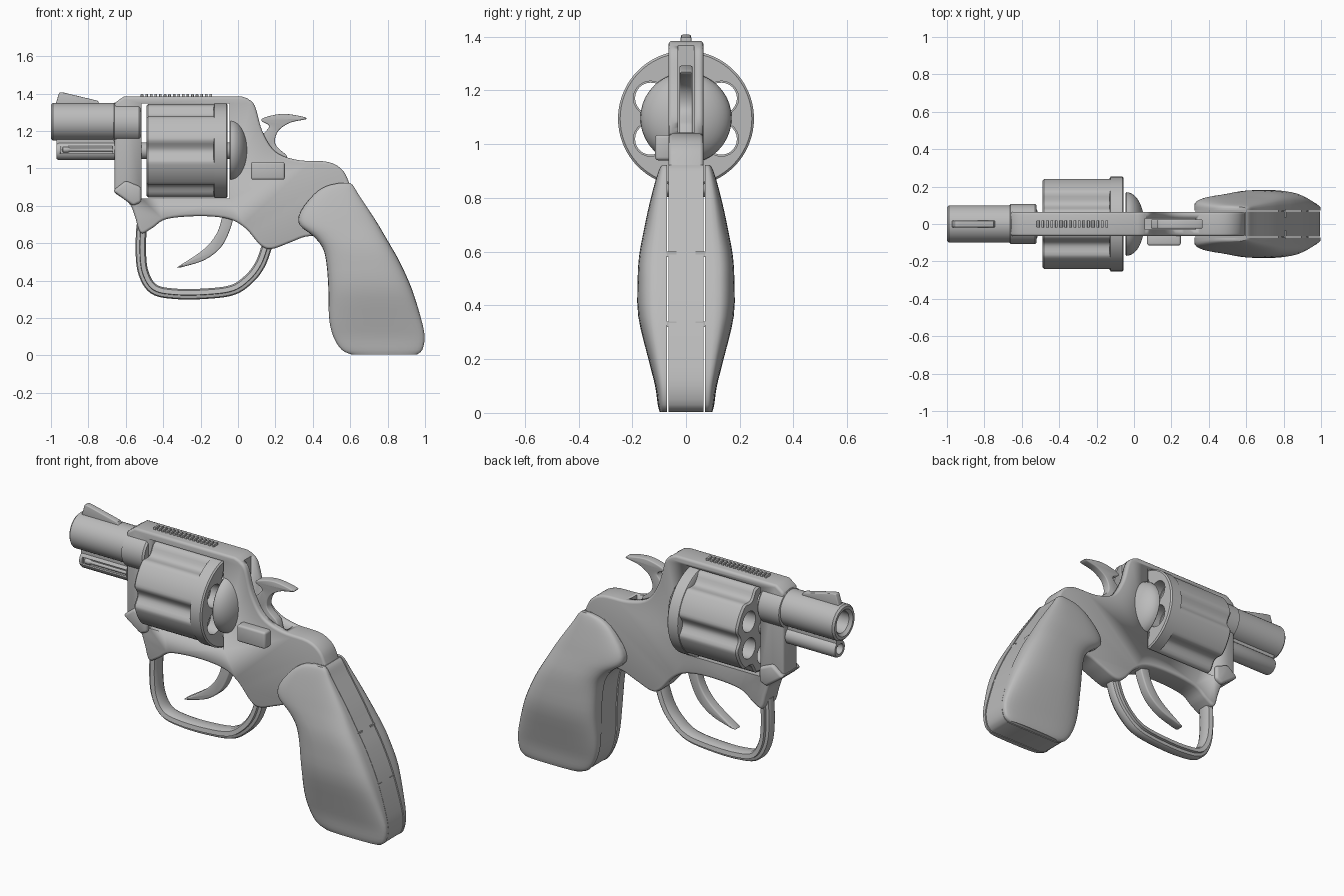
import bpy, bmesh, math
from mathutils import Vector, Matrix

cube = bpy.data.objects.get("Cube")
if cube:
    bpy.data.objects.remove(cube, do_unlink=True)

steel = bpy.data.materials.new("plain grey")
steel.use_nodes = True
GREY = (0.5, 0.5, 0.5, 1)
steel.diffuse_color = GREY
steel.node_tree.nodes["Principled BSDF"].inputs["Base Color"].default_value = GREY


def spline(pts, n=5):
    """Smooth open curve through the points."""
    p = [Vector(q) for q in pts]
    p = [p[0] * 2 - p[1]] + p + [p[-1] * 2 - p[-2]]
    out = []
    for a, b, c, d in zip(p, p[1:], p[2:], p[3:]):
        for i in range(n):
            t = i / n
            out.append((b * 2 + (c - a) * t + (a * 2 - b * 5 + c * 4 - d) * t ** 2
                        + (b * 3 - a - c * 3 + d) * t ** 3) / 2)
    return out + [p[-2]]


def finish(name, bm, bevel=0, angle=35):
    bmesh.ops.recalc_face_normals(bm, faces=bm.faces)
    me = bpy.data.meshes.new(name)
    bm.to_mesh(me)
    bm.free()
    ob = bpy.data.objects.new(name, me)
    bpy.context.collection.objects.link(ob)
    me.materials.append(steel)
    for o in bpy.context.selected_objects:
        o.select_set(False)
    ob.select_set(True)
    bpy.context.view_layer.objects.active = ob
    if bevel:
        m = ob.modifiers.new("Bevel", "BEVEL")
        m.width, m.segments, m.use_clamp_overlap = bevel, 3, False
        m.limit_method, m.angle_limit = "ANGLE", math.radians(50)
        bpy.ops.object.modifier_apply(modifier=m.name)
    bpy.ops.object.shade_smooth_by_angle(angle=math.radians(angle))
    return ob


def loft(name, rings, bevel=0, closed=False, angle=35):
    """Skin a list of equal closed rings, capping the ends."""
    bm = bmesh.new()
    vs = [[bm.verts.new(p) for p in r] for r in rings]
    n = len(vs[0])
    pairs = list(zip(vs, vs[1:])) + ([(vs[-1], vs[0])] if closed else [])
    for a, b in pairs:
        for i in range(n):
            bm.faces.new((a[i], a[(i + 1) % n], b[(i + 1) % n], b[i]))
    if not closed:
        bm.faces.new(vs[0])
        bm.faces.new(vs[-1])
    return finish(name, bm, bevel, angle)


def prism(name, pts, half, bevel=0.01):
    return loft(name, [[(x, y, z) for x, z in pts] for y in (-half, half)], bevel)


def box(name, x, y, z, bevel=0):
    return loft(name, [[(a, y[0], z[0]), (a, y[1], z[0]), (a, y[1], z[1]), (a, y[0], z[1])]
                       for a in x], bevel)


def lathe(name, prof, z, y=0, n=40):
    """Turn (x, radius) pairs about an axis along x."""
    ang = [2 * math.pi * i / n for i in range(n)]
    return loft(name, [[(x, y + r * math.cos(t), z + r * math.sin(t)) for t in ang]
                       for x, r in prof])


def cut(ob, cutter):
    m = ob.modifiers.new("Cut", "BOOLEAN")
    m.operation, m.solver, m.object = "DIFFERENCE", "EXACT", cutter
    cutter.hide_render = True
    bpy.context.view_layer.objects.active = ob
    bpy.ops.object.modifier_apply(modifier=m.name)
    bpy.data.objects.remove(cutter, do_unlink=True)


# Frame with cylinder window and hammer slot
back = spline([(0.05, 1.375), (0.09, 1.335), (0.13, 1.2), (0.2, 1.09), (0.32, 1.045),
               (0.48, 1.035), (0.56, 0.99), (0.6, 0.91)])
belly = spline([(0.45, 0.64), (0.36, 0.635), (0.28, 0.605), (0.18, 0.57), (0.12, 0.59),
                (0.04, 0.68), (-0.05, 0.73), (-0.2, 0.745), (-0.38, 0.73), (-0.46, 0.68),
                (-0.52, 0.655), (-0.55, 0.74), (-0.58, 0.81), (-0.66, 0.87)])
frame = prism("frame", [(-0.66, 1.35), (-0.61, 1.385), (0.02, 1.385)] + back + belly, 0.065, 0.014)
cut(frame, box("window_cutter", (-0.515, -0.045), (-1, 1), (0.84, 1.347)))
cut(frame, box("slot_cutter", (0.06, 0.33), (-0.03, 0.03), (1.0, 2)))

# Top strap ribs
for i in range(16):
    x = -0.52 + i * 0.0245
    box("strap_rib", (x, x + 0.014), (-0.02, 0.02), (1.37, 1.398), 0.003)

# Crane lump under the barrel
prism("crane_lump", [(-0.67, 0.88), (-0.6, 0.935), (-0.517, 0.9), (-0.517, 0.82), (-0.56, 0.8)],
      0.085, 0.015)

# Barrel with bore, barrel collar, ejector housing
lathe("barrel", [(-0.75, 0.06), (-0.985, 0.06), (-1, 0.075), (-1, 0.09), (-0.99, 0.1),
                 (-0.6, 0.1)], 1.25)
lathe("barrel_collar", [(-0.67, 0.09), (-0.66, 0.108), (-0.53, 0.108), (-0.52, 0.1)], 1.245)
housing = lathe("ejector_housing", [(-0.75, 0.03), (-0.97, 0.03), (-0.97, 0.045), (-0.96, 0.05),
                                    (-0.52, 0.05)], 1.095)
cut(housing, box("groove_cutter", (-0.95, -0.67), (-1, -0.035), (1.08, 1.12)))
lathe("ejector_rod", [(-0.94, 0.005), (-0.935, 0.016), (-0.91, 0.016), (-0.9, 0.01),
                      (-0.67, 0.01)], 1.1, -0.033, 12)
box("barrel_web", (-0.97, -0.6), (-0.03, 0.03), (1.12, 1.18))

# Front sight
prism("front_sight", [(-0.98, 1.33), (-0.955, 1.408), (-0.93, 1.405), (-0.75, 1.362),
                      (-0.73, 1.33)], 0.018, 0.005)

# Fluted cylinder with rear ring and six chambers
AXIS = 1.095


def flute_radius(t):
    d = (t + math.pi / 6) % (math.pi / 3) - math.pi / 6
    return 0.25 - 0.035 * max(0, math.cos(d * 7)) if abs(d) < math.pi / 14 else 0.25


def flute_ring(x, shrink):
    ang = [2 * math.pi * i / 120 for i in range(120)]
    return [(x, (flute_radius(t) - shrink) * math.cos(t),
             AXIS + (flute_radius(t) - shrink) * math.sin(t)) for t in ang]


drum = loft("cylinder_body", [flute_ring(-0.49, 0.01), flute_ring(-0.48, 0), flute_ring(-0.125, 0)])
ring = lathe("cylinder_rear_ring", [(-0.13, 0.245), (-0.125, 0.253), (-0.062, 0.253),
                                    (-0.055, 0.245)], AXIS, n=72)
for k in range(6):
    t = math.pi / 6 + k * math.pi / 3
    y, z = 0.152 * math.cos(t), AXIS + 0.152 * math.sin(t)
    for part, r in ((drum, 0.058), (ring, 0.064)):
        cut(part, lathe("chamber_cutter", [(-0.8, r), (0.2, r)], z, y, 24))
for part in (drum, ring):
    part.select_set(True)
    bpy.context.view_layer.objects.active = part
    bpy.ops.object.shade_smooth_by_angle(angle=math.radians(35))
lathe("cylinder_pin", [(-0.53, 0.045), (0.0, 0.045)], AXIS, n=20)

# Recoil shield dome
dome = [(-0.04 + 0.095 * math.sin(a), max(0.17 * math.cos(a), 0.004))
        for a in (math.pi / 2 * i / 10 for i in range(11))]
lathe("recoil_shield", [(-0.045, 0.165)] + dome, 1.097)

# Cylinder release button
box("release_button", (0.07, 0.25), (-0.115, -0.05), (0.94, 1.035), 0.012)

# Hammer
spur = spline([(0.09, 1.15), (0.15, 1.2), (0.165, 1.23), (0.125, 1.255), (0.15, 1.275),
               (0.25, 1.292), (0.37, 1.268), (0.28, 1.245), (0.215, 1.2), (0.2, 1.13), (0.26, 1.07)])
prism("hammer", spur + [Vector((0.28, 1.0)), Vector((0.09, 1.0))], 0.024, 0.006)

# Trigger
blade = spline([(-0.08, 0.76), (-0.11, 0.66), (-0.18, 0.57), (-0.33, 0.468)])
blade += spline([(-0.3, 0.472), (-0.18, 0.51), (-0.09, 0.58), (-0.04, 0.68), (-0.02, 0.76)])
prism("trigger", blade, 0.028, 0.008)

# Trigger guard: stepped section swept along a loop
path = spline([(-0.515, 0.7), (-0.52, 0.56), (-0.505, 0.44), (-0.45, 0.355), (-0.34, 0.33),
               (-0.18, 0.33), (-0.03, 0.35), (0.06, 0.41), (0.12, 0.49), (0.16, 0.6)], 6)
half = [(-0.028, 0.025), (-0.02, 0.04), (0.004, 0.045), (0.006, 0.03), (0.022, 0.026), (0.028, 0.016)]
section = half + [(n, -y) for n, y in reversed(half)]
rings = []
for i, p in enumerate(path):
    d = (path[min(i + 1, len(path) - 1)] - path[max(i - 1, 0)]).normalized()
    rings.append([(p.x + d.y * n, y, p.y - d.x * n) for n, y in section])
loft("trigger_guard", rings)

# Grip: (height, front, back, half width) stations
stations = spline([(0.004, 0.61, 0.955, 0.098), (0.03, 0.555, 0.985, 0.105), (0.1, 0.51, 0.998, 0.115),
                   (0.2, 0.487, 0.978, 0.14), (0.36, 0.483, 0.928, 0.178), (0.5, 0.472, 0.865, 0.18),
                   (0.58, 0.45, 0.82, 0.175), (0.64, 0.4, 0.785, 0.165), (0.7, 0.328, 0.75, 0.153),
                   (0.77, 0.335, 0.705, 0.138), (0.86, 0.405, 0.645, 0.115),
                   (0.905, 0.47, 0.618, 0.1), (0.922, 0.54, 0.6, 0.09)], 3)
core = [(s[1] + 0.004, s[0]) for s in stations] + [(s[2] - 0.003, s[0]) for s in reversed(stations)]
prism("grip_core", core, 0.066, 0)
for side, name in ((1, "left_grip_panel"), (-1, "right_grip_panel")):
    rings = []
    for z, f, b, w in stations:
        mid, rad, edge = (f + b) / 2, (b - f) / 2, 0.071
        arc = [math.pi * i / 16 for i in range(17)]
        lip = edge + (w - edge) * 0.3
        bulge = [(mid + rad * math.copysign(abs(math.cos(t)) ** 0.75, math.cos(t)), side *
                  (lip + (w - lip) * math.sin(t) ** 0.75), z) for t in arc]
        rings.append([(b, side * edge, z)] + bulge + [(f, side * edge, z)])
    loft(name, rings, angle=50)

# Back strap tabs between the panels
for z, x in ((0.33, 0.932), (0.59, 0.81)):
    for s in (-1, 1):
        box("strap_tab", (x - 0.04, x + 0.002), sorted((s * 0.035, s * 0.075)), (z - 0.01, z + 0.01))
